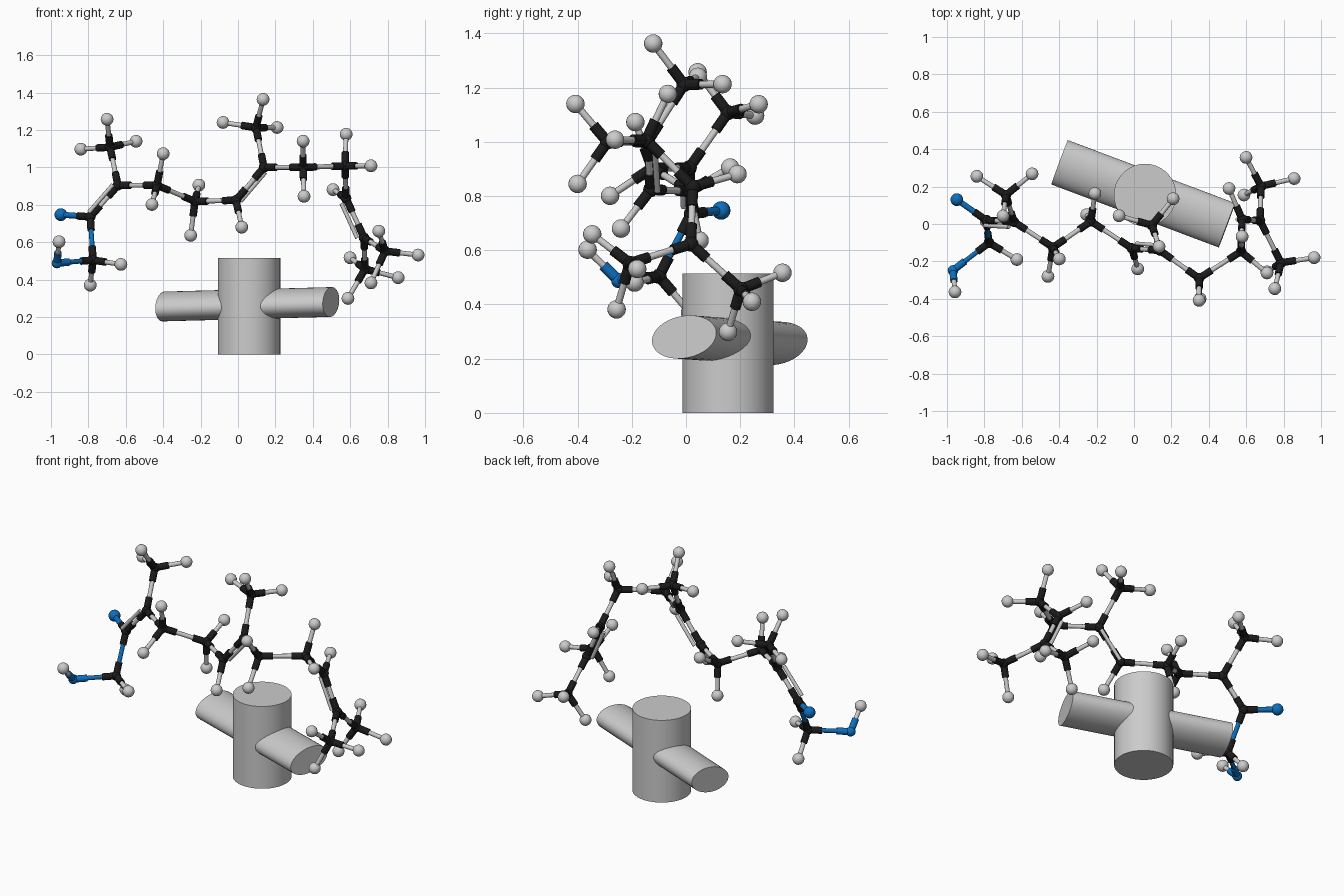
import bpy, bmesh
from math import radians
from mathutils import Vector, Matrix

if "Cube" in bpy.data.objects:
    bpy.data.objects.remove(bpy.data.objects["Cube"])

HUB_R, STUB_R, STUB_L, BOND_R, BALL_R = 0.028, 0.02, 0.08, 0.013, 0.034


def material(name, colour):
    m = bpy.data.materials.new(name)
    m.diffuse_color = colour
    m.use_nodes = True
    m.node_tree.nodes["Principled BSDF"].inputs["Base Color"].default_value = m.diffuse_color
    return m


black = material("black_plastic", (0.012, 0.011, 0.012, 1))
blue = material("blue_plastic", (0.004, 0.16, 0.52, 1))


def ball(bm, p, r):
    bmesh.ops.create_uvsphere(bm, u_segments=20, v_segments=12, radius=r,
                              matrix=Matrix.Translation(p))


def tube(bm, a, b, r, sides=14):
    d = b - a
    rot = d.to_track_quat('Z', 'Y').to_matrix().to_4x4()
    bmesh.ops.create_cone(bm, cap_ends=True, segments=sides, radius1=r, radius2=r,
                          depth=d.length, matrix=Matrix.Translation((a + b) / 2) @ rot)


def finish(bm, name, mat=None):
    me = bpy.data.meshes.new(name)
    bm.to_mesh(me)
    bm.free()
    ob = bpy.data.objects.new(name, me)
    bpy.context.collection.objects.link(ob)
    if mat:
        me.materials.append(mat)
    bpy.context.view_layer.objects.active = ob
    ob.select_set(True)
    bpy.ops.object.shade_smooth_by_angle(angle=radians(35))
    ob.select_set(False)


# Hub centres of the chain
hubs = {
    1: (-.79, .02, .735), 2: (-.775, -.10, .504), 3: (-.642, .012, .904),
    4: (-.684, .155, 1.108), 5: (-.433, -.125, .904), 6: (-.23, .014, .818),
    7: (-.011, -.13, .824), 8: (.139, -.142, 1.0), 9: (.096, -.007, 1.212),
    10: (.348, -.29, 1.0), 11: (.572, -.147, 1.007), 12: (.578, .025, .834),
    13: (.674, .018, .623), 14: (.786, -.207, .552), 15: (.679, .202, .456),
    16: (-.968, -.248, .488),
}
hubs = {k: Vector(v) for k, v in hubs.items()}

# Grey end balls, grouped by the hub that carries them
ends = {
    2: [(-.626, -.19, .481), (-.79, .015, .37)],
    4: [(-.70, .043, 1.257), (-.84, .255, 1.097), (-.545, .268, 1.139)],
    5: [(-.40, -.187, 1.073), (-.46, -.28, .801)],
    6: [(-.209, .163, .905), (-.253, .05, .636)],
    7: [(.02, -.24, .68)],
    9: [(.134, -.121, 1.363), (-.08, .044, 1.24), (.209, .135, 1.213)],
    10: [(.348, -.408, 1.14), (.353, -.40, .845)],
    11: [(.578, -.067, 1.177), (.711, -.262, 1.008)],
    12: [(.508, .19, .881)],
    14: [(.753, -.346, .659), (.963, -.18, .531), (.711, -.256, .382)],
    15: [(.856, .243, .41), (.599, .356, .517), (.588, .155, .299)],
    16: [(-.957, -.363, .602)],
}
blue_end = Vector((-.947, .13, .747))

grey_links = [(3, 4), (3, 5), (5, 6), (6, 7), (8, 9), (8, 10), (10, 11), (11, 12),
              (13, 14), (13, 15), (1, 3), (7, 8), (12, 13)]
blue_links = [(1, 2), (2, 16)]
# Second bar of each double link, with its sideways offset
doubles = {(1, 3): (-.017, -.028, .014), (7, 8): (.016, .026, -.017),
           (12, 13): (-.031, 0, -.014)}

b_hub, b_bond, b_ball, b_blue = (bmesh.new() for _ in range(4))


def stub(i, target):
    a = hubs[i]
    tube(b_blue if i == 16 else b_hub, a, a + (target - a).normalized() * STUB_L, STUB_R)


# Hubs
for i, p in hubs.items():
    ball(b_blue if i == 16 else b_hub, p, HUB_R)

# Links between hubs
for links, bm in ((grey_links, b_bond), (blue_links, b_blue)):
    for i, j in links:
        a, b = hubs[i], hubs[j]
        stub(i, b)
        stub(j, a)
        tube(bm, a, b, BOND_R)
for (i, j), off in doubles.items():
    a, b, o = hubs[i], hubs[j], Vector(off)
    tube(b_bond, a.lerp(b, .06) + o, a.lerp(b, .94) + o, .011)

# End balls with their short links
for i, pts in ends.items():
    for p in map(Vector, pts):
        stub(i, p)
        tube(b_bond, hubs[i], p, BOND_R)
        ball(b_ball, p, BALL_R)
stub(1, blue_end)
tube(b_blue, hubs[1], blue_end, .016)
ball(b_blue, blue_end, BALL_R)

finish(b_hub, "black_hubs", black)
finish(b_bond, "grey_links")
finish(b_ball, "grey_end_balls")
finish(b_blue, "blue_parts", blue)

# Upright post of the stand
bm = bmesh.new()
tube(bm, Vector((.059, .155, 0)), Vector((.059, .155, .515)), .167, 36)
finish(bm, "stand_post")

# Flattened cross bar through the post
a, b = Vector((-.398, .33, .256)), Vector((.497, -.007, .28))
axis = (b - a).normalized()
side = axis.cross(Vector((0, 0, 1))).normalized()
side = Matrix.Rotation(radians(10), 3, axis) @ side
if side.z * side.y < 0:
    side = Matrix.Rotation(radians(-20), 3, axis) @ side
up = side.cross(axis)
frame = Matrix((side, up, -axis)).transposed().to_4x4()
bm = bmesh.new()
bmesh.ops.create_cone(bm, cap_ends=True, segments=36, radius1=1, radius2=1, depth=(b - a).length,
                      matrix=Matrix.Translation((a + b) / 2) @ frame @ Matrix.Diagonal((.128, .078, 1, 1)))
bmesh.ops.recalc_face_normals(bm, faces=bm.faces)
finish(bm, "stand_cross_bar")
